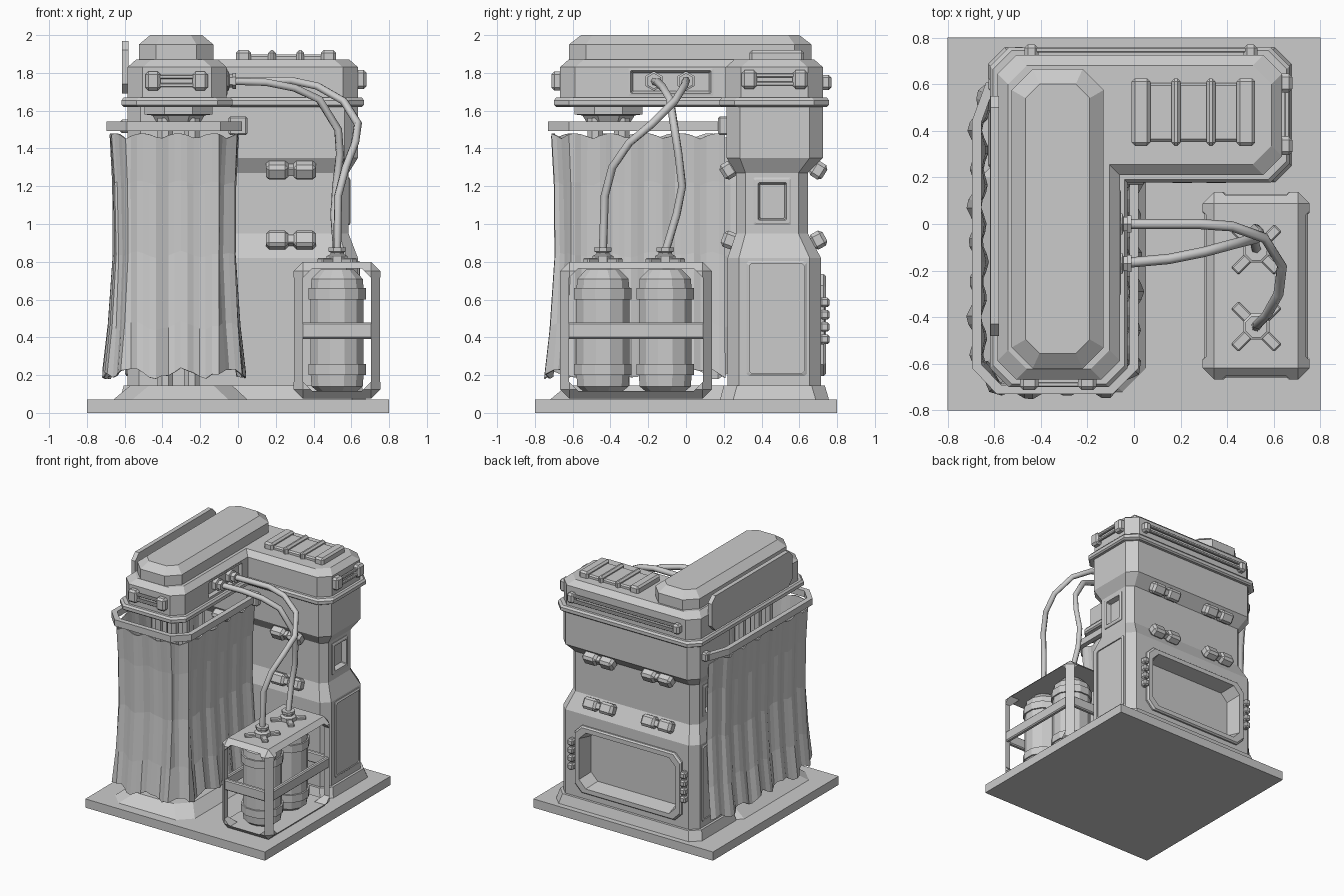
import bpy, bmesh, math, random
from mathutils import Matrix, Vector

random.seed(4)
if "Cube" in bpy.data.objects:
    bpy.data.objects.remove(bpy.data.objects["Cube"])

GREY = bpy.data.materials.new("plain grey")
GREY.use_nodes = True
GREY.diffuse_color = (0.6, 0.6, 0.6, 1)
GREY.node_tree.nodes["Principled BSDF"].inputs["Base Color"].default_value = (0.6, 0.6, 0.6, 1)


def finish(name, bm):
    me = bpy.data.meshes.new(name)
    bm.to_mesh(me)
    bm.free()
    ob = bpy.data.objects.new(name, me)
    bpy.context.collection.objects.link(ob)
    me.materials.append(GREY)
    return ob


def chamfer(poly, c):
    """Cut the convex corners of a counter-clockwise outline."""
    out = []
    for i, p in enumerate(poly):
        p, a, b = Vector(p), Vector(poly[i - 1]), Vector(poly[(i + 1) % len(poly)])
        u, v = (a - p).normalized(), (b - p).normalized()
        if v.x * u.y - v.y * u.x > 0 and c > 0:
            out += [p + u * c, p + v * c]
        else:
            out.append(p)
    return out


def rect(x0, x1, y0, y1, c):
    return chamfer([(x0, y0), (x1, y0), (x1, y1), (x0, y1)], c)


def circle(x, y, r, n):
    return [Vector((x + r * math.cos(math.tau * (i + .5) / n),
                    y + r * math.sin(math.tau * (i + .5) / n))) for i in range(n)]


def loft(name, sections, m=Matrix(), cap_start=True):
    """Skin a stack of (outline, height) sections."""
    bm = bmesh.new()
    rings = [[bm.verts.new(m @ Vector((p.x, p.y, h))) for p in pts] for pts, h in sections]
    for a, b in zip(rings, rings[1:]):
        for i in range(len(a)):
            j = (i + 1) % len(a)
            bm.faces.new((a[i], a[j], b[j], b[i]))
    if cap_start:
        bm.faces.new(rings[0][::-1])
    bm.faces.new(rings[-1])
    return finish(name, bm)


def block(name, size, loc, bevel=.012, m=Matrix()):
    bm = bmesh.new()
    bmesh.ops.create_cube(bm, size=1, matrix=m @ Matrix.Translation(loc) @ Matrix.Diagonal((*size, 1)))
    if bevel:
        bmesh.ops.bevel(bm, geom=bm.edges[:], offset=bevel, segments=1, affect='EDGES')
    return finish(name, bm)


def facing(turn, loc):
    """Local z points out: turn 0 front, 1 +x side, 2 back, 3 -x side."""
    return Matrix.Translation(loc) @ Matrix.Rotation(turn * math.pi / 2, 4, 'Z') @ Matrix.Rotation(math.pi / 2, 4, 'X')


def cut(ob, cutter):
    mod = ob.modifiers.new("cut", 'BOOLEAN')
    mod.object = cutter
    mod.solver = 'EXACT'
    bpy.context.view_layer.objects.active = ob
    bpy.ops.object.modifier_apply(modifier=mod.name)
    bpy.data.objects.remove(cutter)


def pan(name, m, w, h, border, c, rise, depth, body=None, slope=.0):
    """Framed panel, sunk into the body when one is given."""
    def r(d):
        return rect(-w / 2 + d, w / 2 - d, -h / 2 + d, h / 2 - d, c)
    if body:
        cut(body, loft("cutter", [(r(border * .6), -depth - .01), (r(border * .6), .1)], m))
    loft(name, [(r(0), -.01), (r(0), rise * .5), (r(.01), rise), (r(border), rise),
                (r(border + slope), -depth)], m, cap_start=False)


def handle(name, m, length, end=.08, tall=.1):
    for s in (-1, 1):
        block(name + "_end", (end, tall, .07), (s * (length - end) / 2, 0, .01), .015, m)
        block(name + "_rod", (length - end, .022, .022), (0, s * .022, .022), .005, m)


def tube(name, pts, r):
    cu = bpy.data.curves.new(name, 'CURVE')
    cu.dimensions = '3D'
    cu.bevel_depth, cu.bevel_resolution, cu.use_fill_caps = r, 1, True
    sp = cu.splines.new('POLY')
    sp.points.add(len(pts) - 1)
    for p, q in zip(sp.points, pts):
        p.co = (*q, 1)
    ob = bpy.data.objects.new(name, cu)
    bpy.context.collection.objects.link(ob)
    cu.materials.append(GREY)


def ribbon(name, columns, thick):
    bm = bmesh.new()
    cols = [[bm.verts.new(p) for p in col] for col in columns]
    for a, b in zip(cols, cols[1:]):
        for i in range(len(a) - 1):
            bm.faces.new((a[i], b[i], b[i + 1], a[i + 1]))
    ob = finish(name, bm)
    mod = ob.modifiers.new("thickness", 'SOLIDIFY')
    mod.thickness, mod.offset = thick, 0
    mod.use_even_offset = True


# Base plate and tapered foot under the curtain
block("base_plate", (1.6, 1.6, .07), (0, 0, .035), 0)
loft("curtain_foot", [(rect(-.66, .05, -.72, .3, .1), .07), (rect(-.57, -.03, -.63, .3, .1), .145)])

# Waisted body at the back
low, waist, top = rect(-.585, .635, .22, .715, .06), rect(-.535, .585, .265, .645, .05), rect(-.585, .635, .215, .725, .07)
body = loft("body", [(low, .1), (low, .82), (waist, .95), (waist, 1.27), (top, 1.35), (top, 1.64)])
loft("body_foot", [(rect(-.625, .675, .18, .757, .07), .07), (rect(-.605, .655, .2, .735, .07), .145)])
pan("back_window", facing(2, (.005, .715, .465)), .95, .54, .045, .06, .025, .1, body, .02)
for turn, xw, xl in ((1, .585, .635), (3, -.535, -.585)):
    pan("side_window", facing(turn, (xw, .457, 1.12)), .2, .25, .025, .005, .01, .03, body, .01)
    pan("side_panel", facing(turn, (xl, .48, .5)), .32, .61, .015, .012, .012, -.003)
for s in (-1, 1):
    for k in range(4):
        block("window_vent", (.05, .05, .05), (.005 + s * .5, .735, .39 + k * .065), .01)
    block("vent_plate", (.03, .03, .25), (.005 + s * .5, .72, .487), .005)

# Paired clips on the sloping shoulders
for x in (.28, -.24):
    for y, z, tilt in ((.225, 1.285, 32), (.23, .915, -20), (.7, 1.285, -32), (.7, .915, 28)):
        m = Matrix.Translation((x, y, z)) @ Matrix.Rotation(math.radians(tilt), 4, 'X')
        for s in (-1, 1):
            block("clip", (.12, .08, .09), (s * .073, 0, 0), .018, m)
        block("clip_strap", (.08, .05, .05), (0, 0, 0), .005, m)


# L-shaped head with flange
def ell(d, c=.08):
    return chamfer([(-.585 - d, -.667 - d), (-.06 + d, -.667 - d), (-.06 + d, .21 - d),
                    (.635 + d, .21 - d), (.635 + d, .725 + d), (-.585 - d, .725 + d)], c)


head = loft("head", [(ell(0), 1.65), (ell(0), 1.83), (ell(-.045), 1.87)])
loft("head_flange", [(ell(.02), 1.62), (ell(.032), 1.63), (ell(.032), 1.655), (ell(.02), 1.67)])
pan("hose_port_panel", facing(1, (-.06, -.08, 1.752)), .45, .145, .012, .004, .004, .02, head, .012)
loft("head_hump", [(rect(-.525, -.13, -.62, .665, .09), 1.86), (rect(-.525, -.13, -.62, .665, .09), 1.95),
                   (rect(-.465, -.19, -.555, .6, .06), 2.0)])
plate = [(-.55, -.14), (.48, -.14), (.48, .14), (-.55, .14)]
loft("side_plate", [(chamfer(plate, .05), 0), (chamfer(plate, .05), .035)], facing(3, (-.58, 0, 1.83)))

# Grab handles around the head
handle("front_handle", facing(0, (-.325, -.667, 1.757)), .33)
handle("side_handle", facing(1, (.635, .47, 1.765)), .35)
handle("back_handle", facing(2, (.03, .725, 1.75)), 1.0, .06, .08)

# Ribbed vent on the roof
block("roof_vent", (.5, .25, .05), (.255, .48, 1.872), .01)
for x, w in ((.03, .08), (.18, .04), (.33, .04), (.48, .08)):
    block("vent_rib", (w, .29, .07), (x, .48, 1.885), .014)

# Lamp and pipe bundle inside the curtain
loft("lamp", [(circle(-.315, -.41, .12, 8), 1.53), (circle(-.315, -.41, .15, 8), 1.575),
              (circle(-.315, -.41, .195, 8), 1.58), (circle(-.315, -.41, .195, 8), 1.625)])
for dx in (-.07, .07):
    for dy in (-.07, .07):
        c = circle(-.315 + dx, -.41 + dy, .045, 8)
        loft("inner_pipe", [(c, .1), (c, 1.56)])

# Curtain rail
rail = [Vector(p) for p in ((-.59, .6), (-.62, .59), (-.675, .44), (-.675, -.61), (-.58, -.71),
                            (-.1, -.71), (.0, -.61), (.0, .21))]
ribbon("curtain_rail", [[(p.x, p.y, 1.492), (p.x, p.y, 1.543)] for p in rail], .04)
block("rail_mount", (.1, .06, .1), (0, .2, 1.52), .01)
block("rail_mount_left", (.05, .06, .07), (-.6, .6, 1.517), .01)

# Pleated curtain hanging from the rail
path = rail[1:]
lengths = [(b - a).length for a, b in zip(path, path[1:])]
columns, COUNT = [], 84
for k in range(COUNT + 1):
    d = sum(lengths) * k / COUNT * .999
    i = 0
    while d > lengths[i]:
        d -= lengths[i]
        i += 1
    tan = (path[i + 1] - path[i]).normalized()
    p, out = path[i] + tan * d, Vector((tan.y, -tan.x))
    wave = math.sin(k * 1.3) + .5 * math.sin(k * .47)
    high = 1.45 + .03 * abs(math.sin(k * .55))
    hem = .21 + .025 * math.sin(k * .8) + random.uniform(-.012, .012)
    col = []
    for t in (0, .2, .5, .8, 1):
        q = p + out * (-.008 - .03 * math.sin(math.pi * t) + .025 * (1 - t) ** 2 + wave * (.006 + .010 * (1 - t)))
        col.append((q.x, q.y, hem + (high - hem) * t))
    columns.append(col)
ribbon("curtain", columns, .008)

# Open cage for the canisters
cage = block("cage", (.46, .805, .725), (.524, -.265, .4375), .05)
for turn, w in ((0, .36), (1, .71)):
    cut(cage, loft("cutter", [(rect(-w / 2, w / 2, -.325, .325, .05), -.6), (rect(-w / 2, w / 2, -.325, .325, .05), .6)],
                   facing(turn, (.524, -.265, .44))))
for s in (-1, 1):
    block("cage_side_bar", (.035, .73, .085), (.524 + s * .205, -.265, .435), .008)
    block("cage_end_bar", (.39, .035, .085), (.524, -.265 + s * .377, .435), .008)

# Canisters with valves
for y in (-.44, -.11):
    profile = ((.10, .09), (.14, .14), (.2, .145), (.2, .157), (.26, .157), (.26, .145), (.6, .145),
               (.6, .157), (.66, .157), (.66, .145), (.71, .14), (.76, .09))
    loft("canister", [(circle(.525, y, r, 12), z) for z, r in profile])
    loft("valve", [(circle(.525, y, r, 8), z) for r, z in ((.06, .78), (.06, .83), (.038, .84), (.038, .85), (.05, .855), (.05, .875))])
    for a in (45, -45):
        m = Matrix.Translation((.525, y, .805)) @ Matrix.Rotation(math.radians(a), 4, 'Z')
        block("valve_arm", (.26, .045, .03), (0, 0, 0), .006, m)

# Hoses and their couplings on the head
for y in (0, -.17):
    m = facing(1, (-.085, y, 1.757))
    loft("hose_coupling", [(circle(0, 0, r, 6), h) for r, h in ((.052, 0), (.052, .035), (.035, .04), (.035, .055), (.042, .056), (.042, .075))], m)
tube("long_hose", [(-.07, 0, 1.757), (.28, 0, 1.76), (.42, -.01, 1.73), (.56, -.06, 1.65), (.635, -.18, 1.53),
                   (.62, -.3, 1.43), (.57, -.39, 1.3), (.53, -.43, 1.15), (.525, -.44, .85)], .022)
tube("short_hose", [(-.07, -.17, 1.757), (.15, -.15, 1.75), (.3, -.12, 1.72), (.43, -.085, 1.66), (.53, -.06, 1.5),
                    (.54, -.04, 1.37), (.52, -.02, 1.2), (.51, -.05, 1.05), (.525, -.11, .85)], .022)
